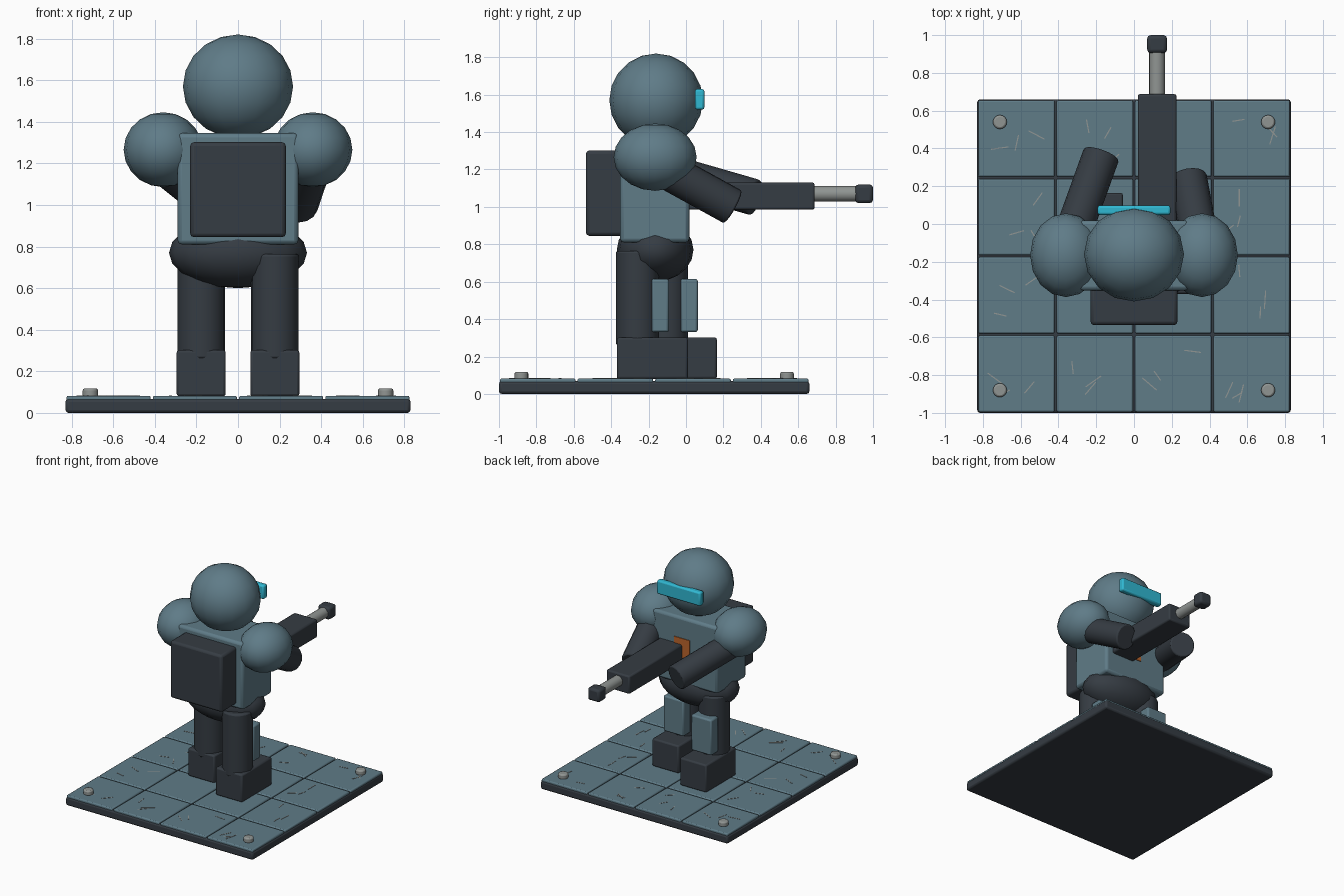
import bpy, math, random
from mathutils import Vector

if "Cube" in bpy.data.objects:
    bpy.data.objects.remove(bpy.data.objects["Cube"])

random.seed(4)


def material(name, rgb):
    m = bpy.data.materials.new(name)
    m.diffuse_color = (*rgb, 1)
    m.use_nodes = True
    m.node_tree.nodes["Principled BSDF"].inputs["Base Color"].default_value = m.diffuse_color
    return m


SLATE = material("slate blue", (0.115, 0.2, 0.245))
DARK = material("charcoal", (0.036, 0.045, 0.056))
METAL = material("pale metal", (0.28, 0.30, 0.29))
CYAN = material("cyan", (0.03, 0.48, 0.65))
ORANGE = material("orange", (0.5, 0.13, 0.025))


def finish(name, mat, bevel=0.0):
    ob = bpy.context.object
    ob.name = name
    ob.data.materials.append(mat)
    if bevel:
        mod = ob.modifiers.new("bevel", 'BEVEL')
        mod.width = bevel
        mod.segments = 2
        mod.limit_method = 'ANGLE'
    bpy.ops.object.shade_smooth_by_angle(angle=math.radians(35))
    return ob


def box(name, x, y, z, mat, bevel=0.012):
    """Box given by its (min, max) range on each axis."""
    bpy.ops.mesh.primitive_cube_add(size=1, location=[sum(r) / 2 for r in (x, y, z)])
    bpy.context.object.scale = [r[1] - r[0] for r in (x, y, z)]
    bpy.ops.object.transform_apply(location=False, rotation=False, scale=True)
    return finish(name, mat, bevel)


def ball(name, centre, radii, mat):
    bpy.ops.mesh.primitive_uv_sphere_add(segments=16, ring_count=10, location=centre)
    bpy.context.object.scale = radii
    bpy.ops.object.transform_apply(location=False, rotation=False, scale=True)
    return finish(name, mat)


def rod(name, start, end, radius, mat, bevel=0.006):
    a, b = Vector(start), Vector(end)
    bpy.ops.mesh.primitive_cylinder_add(vertices=16, radius=radius, depth=(b - a).length,
                                        location=(a + b) / 2)
    bpy.context.object.rotation_euler = (b - a).to_track_quat('Z', 'Y').to_euler()
    return finish(name, mat, bevel)


# Tiled base with corner studs
CY = -0.17
box("base_slab", (-0.83, 0.83), (CY - 0.83, CY + 0.83), (0, 0.068), DARK, 0.015)
for i in range(4):
    for j in range(4):
        cx, cy = (i - 1.5) * 0.415, CY + (j - 1.5) * 0.415
        box("floor_tile", (cx - 0.202, cx + 0.202), (cy - 0.202, cy + 0.202),
            (0.05, 0.082), SLATE, 0.008)
        # Thin scratches on the outer tiles
        if i in (0, 3) or j in (0, 3):
            for k in range(3):
                bpy.ops.mesh.primitive_cube_add(size=1, location=(
                    cx + random.uniform(-0.13, 0.13), cy + random.uniform(-0.13, 0.13), 0.082))
                ob = bpy.context.object
                ob.scale = (random.uniform(0.06, 0.1), 0.006, 0.004)
                ob.rotation_euler.z = random.uniform(0, math.pi)
                finish("scratch", METAL)
for sx in (-1, 1):
    for sy in (-1, 1):
        p = (sx * 0.71, CY + sy * 0.71)
        rod("base_stud", (*p, 0.075), (*p, 0.118), 0.037, METAL, 0.01)

# Striding legs: boot, leg and knee plate
for side, cy in ((-1, -0.105), (1, -0.26)):
    cx = side * 0.177
    box("boot", (cx - 0.118, cx + 0.118), (cy - 0.11, cy + 0.27), (0.08, 0.302), DARK)
    rod("leg", (cx, cy, 0.26), (cx, cy, 0.765), 0.115, DARK, 0.012)
    box("knee_plate", (cx - 0.09, cx + 0.09), (cy + 0.075, cy + 0.168), (0.33, 0.615), SLATE)

# Body
ball("pelvis", (0, -0.165, 0.77), (0.332, 0.205, 0.17), DARK)
box("torso", (-0.29, 0.29), (-0.352, 0.018), (0.81, 1.345), SLATE, 0.02)
box("backpack", (-0.23, 0.23), (-0.535, -0.33), (0.845, 1.302), DARK, 0.018)
box("chest_badge", (-0.05, 0.09), (0.015, 0.024), (1.01, 1.18), ORANGE, 0)

# Head and visor
ball("head", (0, -0.16, 1.57), (0.265, 0.25, 0.25), SLATE)
box("visor", (-0.193, 0.193), (0.048, 0.098), (1.52, 1.63), CYAN)

# Shoulders and arms
for side in (-1, 1):
    ball("shoulder", (side * 0.36, -0.165, 1.266), (0.19, 0.222, 0.18), SLATE)
rod("right_arm", (0.36, -0.15, 1.22), (0.285, 0.25, 1.0), 0.1, DARK, 0.01)
rod("left_arm", (-0.36, -0.15, 1.2), (-0.172, 0.37, 1.05), 0.098, DARK, 0.01)

# Weapon
box("weapon_body", (0.02, 0.225), (-0.05, 0.688), (0.985, 1.13), DARK)
rod("barrel", (0.122, 0.66, 1.07), (0.122, 0.93, 1.07), 0.042, METAL)
box("muzzle", (0.07, 0.175), (0.905, 1.0), (1.02, 1.12), DARK, 0.018)
